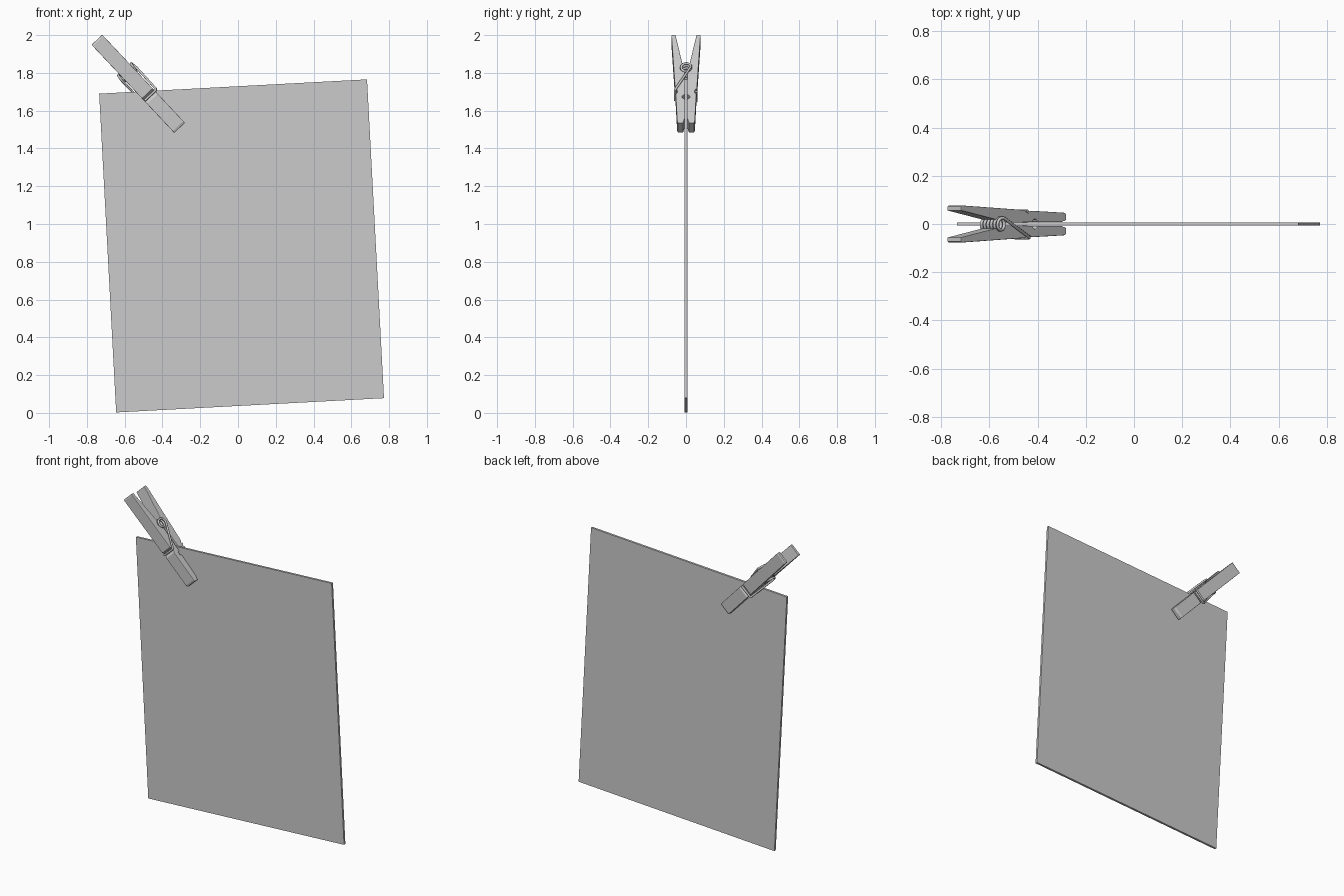
import bpy, bmesh
from math import sin, cos, pi, radians
from mathutils import Matrix, Vector

if "Cube" in bpy.data.objects:
    bpy.data.objects.remove(bpy.data.objects["Cube"])

# Peg frame: local x = peg width, y = depth, z = from jaw tip to handle end
PEG = Matrix.Translation((-0.309, 0, 1.509)) @ Matrix.Rotation(radians(-43.2), 4, 'Y')


def mesh_object(name, bm, matrix, bevel=0.0):
    bmesh.ops.recalc_face_normals(bm, faces=bm.faces)
    me = bpy.data.meshes.new(name)
    bm.to_mesh(me)
    bm.free()
    ob = bpy.data.objects.new(name, me)
    bpy.context.collection.objects.link(ob)
    ob.matrix_world = matrix
    if bevel:
        mod = ob.modifiers.new("edge_round", 'BEVEL')
        mod.width = bevel
        mod.segments = 2
        mod.limit_method = 'ANGLE'
        mod.angle_limit = radians(50)
    return ob


def arc(cy, cz, r, a0, a1, n):
    return [(cy + r * cos(radians(a0 + (a1 - a0) * i / n)),
             cz + r * sin(radians(a0 + (a1 - a0) * i / n))) for i in range(n + 1)]


# Sheet of paper, tilted slightly
bm = bmesh.new()
bmesh.ops.create_cube(bm, size=1)
bmesh.ops.scale(bm, vec=(1.42, 0.014, 1.69), verts=bm.verts)
mesh_object("paper_sheet", bm,
            Matrix.Translation((0.019, 0, 0.884)) @ Matrix.Rotation(radians(-3.05), 4, 'Y'))

# Wooden jaw side profile (depth, length): inner face up, outer face down
profile = [(0.016, 0), (0.008, 0.03), (0.008, 0.175)]
profile += arc(0.008, 0.19, 0.013, -75, 75, 6)
profile += [(0.008, 0.205), (0.006, 0.28), (0.006, 0.37)]
profile += arc(0, 0.40, 0.031, -65, 55, 8)
profile += [(0.056, 0.64), (0.074, 0.64), (0.077, 0.63), (0.058, 0.25)]
profile += [(0.048, 0.24), (0.046, 0.225), (0.055, 0.21), (0.047, 0.012), (0.042, 0)]


def jaw(name, side):
    bm = bmesh.new()
    face = bm.faces.new([bm.verts.new((-0.039, side * y, z)) for y, z in profile])
    ext = bmesh.ops.extrude_face_region(bm, geom=[face])
    new = [v for v in ext["geom"] if isinstance(v, bmesh.types.BMVert)]
    bmesh.ops.translate(bm, vec=(0.078, 0, 0), verts=new)
    mesh_object(name, bm, PEG, 0.003)


jaw("front_jaw", -1)
jaw("back_jaw", 1)

# Wire spring: bar, arm, coil, arm, bar in one path
R, CZ, HALF = 0.025, 0.40, 0.052
a0, sweep, n = radians(-28), radians(236 + 360 * 5), 110
path = [(-0.035, -0.058, 0.232), (0.044, -0.058, 0.232), (0.05, -0.054, 0.238)]
for i in range(n + 1):
    a = a0 + sweep * i / n
    path.append((HALF - 2 * HALF * i / n, R * cos(a), CZ + R * sin(a)))
path += [(-0.05, 0.050, 0.238), (-0.044, 0.054, 0.232), (0.035, 0.054, 0.232)]

curve = bpy.data.curves.new("wire_spring", 'CURVE')
curve.dimensions = '3D'
curve.bevel_depth = 0.0065
curve.bevel_resolution = 2
curve.use_fill_caps = True
spline = curve.splines.new('POLY')
spline.points.add(len(path) - 1)
for p, co in zip(spline.points, path):
    p.co = (*co, 1)
    p.radius = 1
spring = bpy.data.objects.new("wire_spring", curve)
bpy.context.collection.objects.link(spring)
spring.matrix_world = PEG
